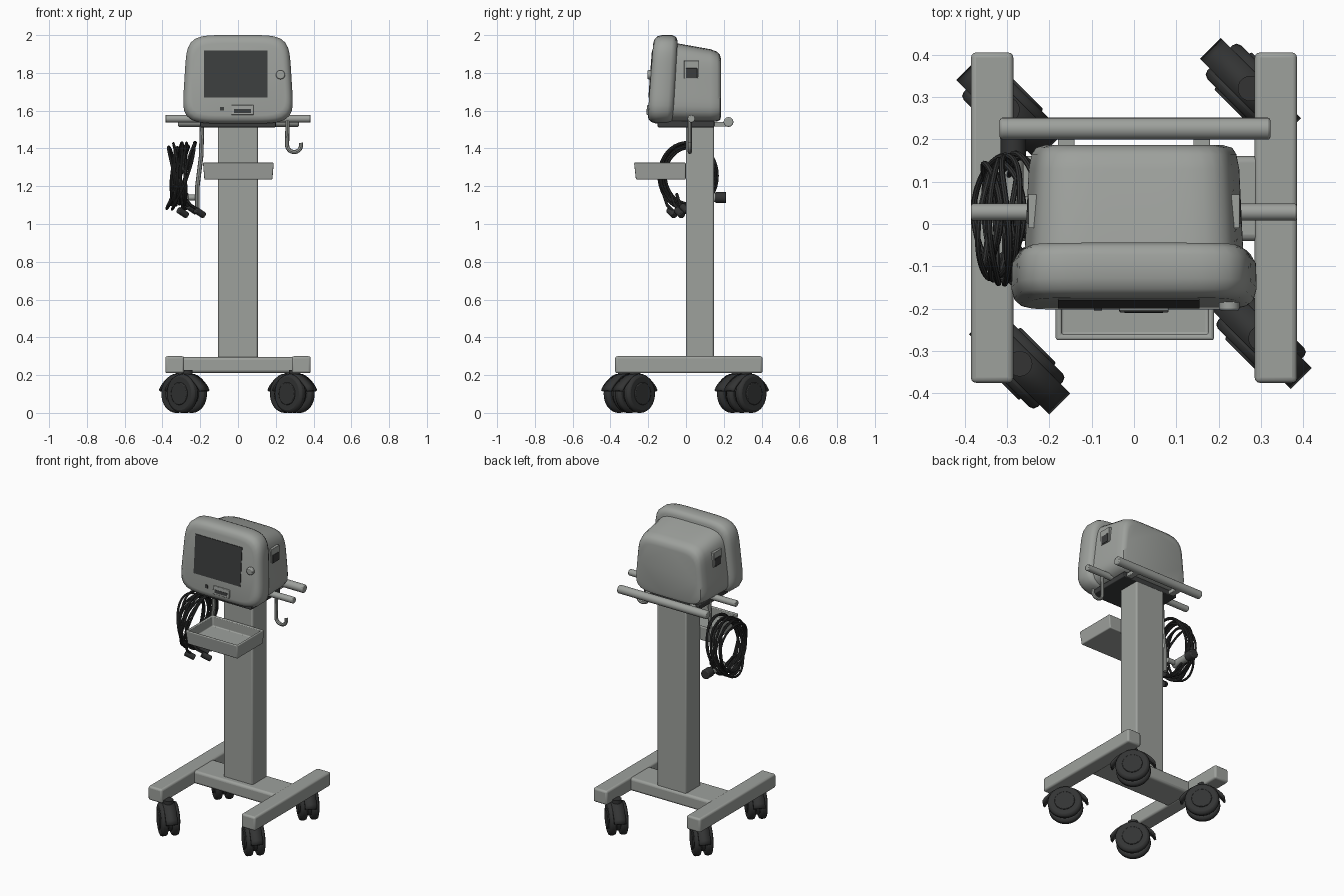
import bpy, bmesh, math, random
from mathutils import Vector, Matrix

if "Cube" in bpy.data.objects:
    bpy.data.objects.remove(bpy.data.objects["Cube"])
random.seed(4)


def material(name, col):
    m = bpy.data.materials.new(name)
    m.use_nodes = True
    m.diffuse_color = (*col, 1)
    m.node_tree.nodes["Principled BSDF"].inputs["Base Color"].default_value = (*col, 1)
    return m


GREY = material("warm grey", (0.34, 0.355, 0.335))
DARK = material("screen grey", (0.045, 0.047, 0.047))
BLACK = material("rubber black", (0.033, 0.034, 0.034))


def finish(name, bm, mat, bevel=0, segments=3):
    bmesh.ops.recalc_face_normals(bm, faces=bm.faces)
    me = bpy.data.meshes.new(name)
    bm.to_mesh(me)
    bm.free()
    ob = bpy.data.objects.new(name, me)
    bpy.context.collection.objects.link(ob)
    me.materials.append(mat)
    if bevel:
        b = ob.modifiers.new("soft edges", "BEVEL")
        b.width, b.segments = bevel, segments
    smooth(ob)
    return ob


def smooth(ob):
    bpy.ops.object.select_all(action="DESELECT")
    ob.select_set(True)
    bpy.context.view_layer.objects.active = ob
    bpy.ops.object.shade_smooth_by_angle(angle=math.radians(40))


def box(name, lo, hi, mat, bevel=0.0, tilt=0.0):
    lo, hi = Vector(lo), Vector(hi)
    bm = bmesh.new()
    m = Matrix.Translation((lo + hi) / 2) @ Matrix.Rotation(tilt, 4, "X") @ Matrix.Diagonal((*(hi - lo), 1))
    bmesh.ops.create_cube(bm, size=1, matrix=m)
    return finish(name, bm, mat, bevel)


def rod(name, a, b, r, mat, bevel=0.0, sides=24):
    a, b = Vector(a), Vector(b)
    bm = bmesh.new()
    m = Matrix.Translation((a + b) / 2) @ (b - a).to_track_quat("Z", "Y").to_matrix().to_4x4()
    bmesh.ops.create_cone(bm, cap_ends=True, segments=sides, radius1=r, radius2=r, depth=(b - a).length, matrix=m)
    ob = finish(name, bm, mat, bevel, 2)
    if bevel:
        ob.modifiers["soft edges"].limit_method = "ANGLE"
    return ob


def tube(name, pts, r, mat, closed=False):
    cu = bpy.data.curves.new(name, "CURVE")
    cu.dimensions, cu.bevel_depth, cu.bevel_resolution, cu.use_fill_caps = "3D", r, 2, True
    sp = cu.splines.new("POLY")
    sp.points.add(len(pts) - 1)
    for p, co in zip(sp.points, pts):
        p.co = (*co, 1)
    sp.use_cyclic_u = closed
    ob = bpy.data.objects.new(name, cu)
    bpy.context.collection.objects.link(ob)
    cu.materials.append(mat)
    smooth_target = ob
    bpy.ops.object.select_all(action="DESELECT")
    ob.select_set(True)
    bpy.context.view_layer.objects.active = smooth_target
    bpy.ops.object.convert(target="MESH")
    smooth(bpy.context.object)


def housing(name, rings, mat, power=5.5, n=64):
    """Loft rounded sections: y, half width, bottom, top, lean, top narrowing."""
    bm = bmesh.new()
    loops = []
    for y, w, zb, zt, lean, narrow in rings:
        loop = []
        for i in range(n):
            t = math.tau * (i + 0.5) / n
            c, s = math.cos(t), math.sin(t)
            k = (abs(c) ** power + abs(s) ** power) ** (-1 / power)
            z = (zb + zt) / 2 + s * k * (zt - zb) / 2
            f = (s * k + 1) / 2
            x = c * k * w * (1 - narrow * max(0, f - 0.15))
            loop.append(bm.verts.new((x, y + lean * (z - 1.54), z)))
        loops.append(loop)
    for a, b in zip(loops, loops[1:]):
        for i in range(n):
            j = (i + 1) % n
            bm.faces.new((a[i], a[j], b[j], b[i]))
    bm.faces.new(loops[0])
    bm.faces.new(loops[-1])
    return finish(name, bm, mat)


# Base frame and column
for side, s in (("left", 1), ("right", -1)):
    x0, x1 = sorted((s * 0.285, s * 0.385))
    box(side + "_base_rail", (x0, -0.375, 0.21), (x1, 0.405, 0.30), GREY, 0.012)
box("base_crossbar", (-0.30, -0.04, 0.212), (0.30, 0.16, 0.295), GREY, 0.015)
box("column", (-0.105, 0.0, 0.25), (0.105, 0.148, 1.53), GREY, 0.01)


# Twin-wheel casters, all turned the same way
def caster(name, x, y):
    axle = Vector((1, 1, 0)).normalized()
    roll = Vector((1, -1, 0)).normalized()
    c = Vector((x, y, 0.102))
    for i, s in enumerate((-1, 1)):
        rod(f"{name}_wheel_{i}", c + axle * s * 0.012, c + axle * s * 0.056, 0.102, BLACK, 0.014, 32)
        rod(f"{name}_hub_{i}", c + axle * s * 0.05, c + axle * s * 0.062, 0.06, BLACK, 0.004)
    rod(name + "_fork", c - axle * 0.014, c + axle * 0.014, 0.075, BLACK)
    rod(name + "_stem", c + Vector((0, 0, 0.06)), c + Vector((0, 0, 0.125)), 0.03, BLACK)
    # Curved hood with brake pedals at both ends
    bm = bmesh.new()
    rows = []
    for i in range(13):
        a = math.radians(10 + i * 160 / 12)
        r = 0.108 + 0.03 * abs(math.cos(a)) ** 4
        p = c + roll * math.cos(a) * r + Vector((0, 0, math.sin(a) * 0.106))
        rows.append([bm.verts.new(p + axle * w) for w in (-0.035, 0.035)])
    for a, b in zip(rows, rows[1:]):
        bm.faces.new((a[0], a[1], b[1], b[0]))
    hood = finish(name + "_hood", bm, BLACK)
    hood.modifiers.new("thickness", "SOLIDIFY").thickness = 0.012


caster("front_left_caster", 0.30, -0.27)
caster("front_right_caster", -0.27, -0.33)
caster("back_left_caster", 0.275, 0.32)
caster("back_right_caster", -0.30, 0.27)

# Monitor: front bezel and rear housing
housing("monitor_bezel", [
    (-0.205, 0.255, 1.575, 1.955, 0.075, 0.10),
    (-0.200, 0.272, 1.555, 1.978, 0.075, 0.10),
    (-0.185, 0.287, 1.54, 1.993, 0.07, 0.10),
    (-0.160, 0.294, 1.532, 2.0, 0.07, 0.10),
    (-0.100, 0.292, 1.532, 2.0, 0.06, 0.10),
    (-0.080, 0.280, 1.537, 1.99, 0.06, 0.10),
    (-0.070, 0.262, 1.545, 1.97, 0.06, 0.10)], GREY)
housing("monitor_housing", [
    (-0.10, 0.264, 1.54, 1.966, 0, 0.12),
    (0.13, 0.253, 1.54, 1.925, 0, 0.13),
    (0.165, 0.246, 1.543, 1.912, 0, 0.14),
    (0.18, 0.236, 1.55, 1.895, 0, 0.14),
    (0.186, 0.215, 1.57, 1.87, 0, 0.14)], GREY)

# Front panel details follow the slanted face
LEAN = -math.atan(0.075)


def panel(name, x0, x1, z0, z1, mat, thick=0.008, bevel=0.0):
    y = -0.205 + 0.075 * ((z0 + z1) / 2 - 1.54)
    box(name, (x0, y - thick / 2, z0), (x1, y + thick / 2, z1), mat, bevel, LEAN)


panel("screen", -0.18, 0.155, 1.67, 1.918, DARK)
panel("connector_frame", -0.035, 0.082, 1.577, 1.63, GREY, 0.014, 0.004)
panel("connector_socket", -0.022, 0.068, 1.588, 1.608, DARK, 0.018)
panel("power_button", -0.095, -0.075, 1.6, 1.62, DARK)
rod("control_knob", (0.225, -0.18, 1.79), (0.225, -0.205, 1.79), 0.024, GREY, 0.006)
for side, s in (("left", 1), ("right", -1)):
    for part, y, z0, z1, x, mat in (("recess", 0.04, 1.77, 1.865, 0.249, GREY), ("vent", 0.03, 1.772, 1.825, 0.252, DARK)):
        x0, x1 = sorted((s * (x - 0.02), s * x))
        box(f"{side}_side_{part}", (x0, 0.03 - y, z0), (x1, 0.03 + y, z1), mat, 0.002)

# Mounting plate, handles and brackets
box("mounting_plate", (-0.20, -0.15, 1.512), (0.20, 0.15, 1.545), DARK, 0.005)
rod("side_handle_bar", (-0.385, 0.028, 1.557), (0.385, 0.028, 1.557), 0.02, GREY, 0.005)
rod("back_handle", (-0.317, 0.225, 1.54), (0.322, 0.225, 1.54), 0.026, GREY, 0.006)
for side, s in (("left", 1), ("right", -1)):
    box(side + "_handle_bracket", (s * 0.16 - 0.02, 0.10, 1.515), (s * 0.16 + 0.02, 0.225, 1.54), GREY, 0.004)

# Open accessory tray with a tapered floor
bm = bmesh.new()
bmesh.ops.create_cube(bm, size=1, matrix=Matrix.Translation((0.002, -0.138, 1.28)) @ Matrix.Diagonal((0.375, 0.274, 0.09, 1)))
for v in bm.verts:
    if v.co.z < 1.28:
        v.co.x *= 0.96
        v.co.y = max(v.co.y, -0.265)
bm.faces.ensure_lookup_table()
top = max(bm.faces, key=lambda f: f.calc_center_median().z)
bmesh.ops.inset_region(bm, faces=[top], thickness=0.02)
floor = bmesh.ops.extrude_face_region(bm, geom=[top])["geom"]
bmesh.ops.delete(bm, geom=[top], context="FACES_ONLY")
bmesh.ops.translate(bm, verts=[g for g in floor if isinstance(g, bmesh.types.BMVert)], vec=(0, 0, -0.065))
finish("accessory_tray", bm, GREY, 0.006)

# Hook on the left, hanger on the right
hook = [(0.262, 0.02, 1.55)]
hook += [(0.297 + 0.037 * math.cos(a), 0.02, 1.418 + 0.037 * math.sin(a))
         for a in (math.pi + math.pi * 1.1 * i / 14 for i in range(15))]
tube("hook", hook, 0.011, GREY)
tube("cable_hanger", [(-0.19, 0.03, 1.54), (-0.195, 0.03, 1.36), (-0.215, 0.03, 1.20), (-0.215, 0.03, 1.07)], 0.012, GREY)
rod("hanger_arm", (-0.215, 0.05, 1.14), (-0.30, 0.05, 1.14), 0.016, GREY)
rod("cable_peg", (-0.285, 0.03, 1.14), (-0.285, 0.16, 1.14), 0.024, GREY, 0.005)
rod("cable_peg_cap", (-0.285, 0.155, 1.14), (-0.285, 0.213, 1.14), 0.03, BLACK, 0.006)

# Coiled cables with loose plugs
for k in range(10):
    r = random.uniform(0.145, 0.18)
    x, lean = -0.35 + 0.009 * k, random.uniform(-0.03, 0.12)
    y, phase = random.uniform(-0.01, 0.02), random.uniform(0, 6)
    tube(f"cable_loop_{k}", [
        (x + lean * math.sin(a) * r / 0.3 + 0.012 * math.sin(2 * a + phase), y + 0.85 * r * math.cos(a), 1.255 + r * math.sin(a))
        for a in (math.tau * i / 40 for i in range(40))], 0.007, BLACK, True)
for k, (x, y, z) in enumerate(((-0.20, -0.03, 1.05), (-0.29, -0.07, 1.05), (-0.24, 0.0, 1.07))):
    tube(f"cable_tail_{k}", [(-0.30, y - 0.05, 1.16), ((x - 0.30) / 2, y - 0.03, 1.10), (x, y, z + 0.02)], 0.008, BLACK)
    rod(f"cable_plug_{k}", (x - 0.025, y - 0.02, z + 0.025), (x + 0.02, y + 0.01, z - 0.005), 0.018, BLACK, 0.004)
